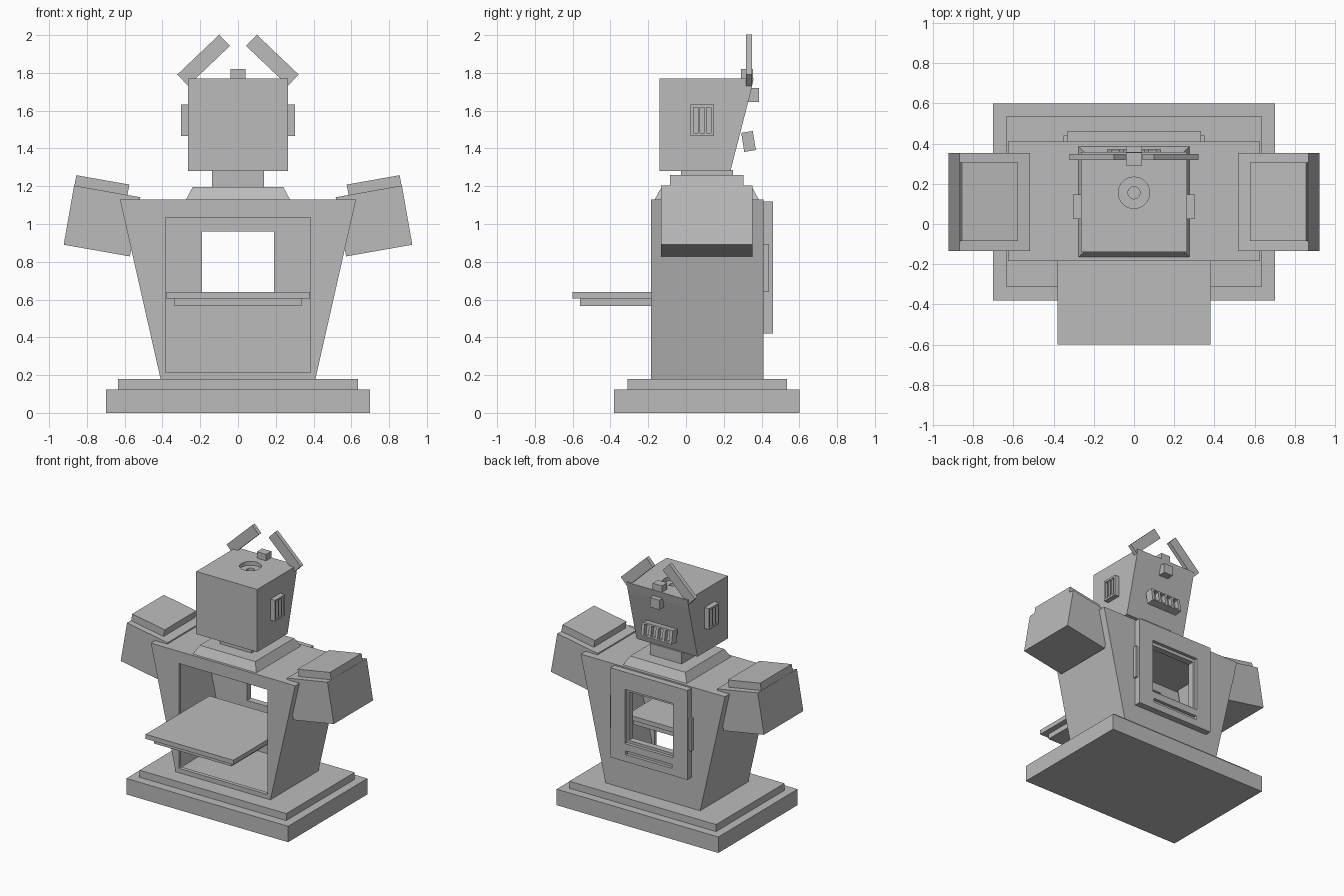
import bpy, bmesh, math
from mathutils import Matrix, Vector

cube = bpy.data.objects.get("Cube")
if cube:
    bpy.data.objects.remove(cube, do_unlink=True)

grey = bpy.data.materials.new("plain_grey")
grey.use_nodes = True
GREY = (0.5, 0.5, 0.5, 1)
grey.diffuse_color = GREY
for node in grey.node_tree.nodes:
    if node.type == "BSDF_PRINCIPLED":
        node.inputs["Base Color"].default_value = GREY


def finish(name, bm):
    bmesh.ops.recalc_face_normals(bm, faces=bm.faces)
    mesh = bpy.data.meshes.new(name)
    bm.to_mesh(mesh)
    bm.free()
    mesh.materials.append(grey)
    ob = bpy.data.objects.new(name, mesh)
    bpy.context.collection.objects.link(ob)
    return ob


def box(name, x, y, z, matrix=None):
    """Box from three (min, max) ranges, optionally moved by a matrix."""
    bm = bmesh.new()
    bmesh.ops.create_cube(bm, size=1)
    for v in bm.verts:
        v.co = Vector([(a + b) / 2 + c * (b - a) for (a, b), c in zip((x, y, z), v.co)])
    if matrix:
        bm.transform(matrix)
    return finish(name, bm)


def prism(name, profile, axis, lo, hi):
    """Extrude a profile along y (points are x, z) or along x (points are y, z)."""
    bm = bmesh.new()
    verts = [bm.verts.new((p, lo, q) if axis == "y" else (lo, p, q)) for p, q in profile]
    face = bm.faces.new(verts)
    out = bmesh.ops.extrude_face_region(bm, geom=[face])["geom"]
    step = Vector((0, hi - lo, 0)) if axis == "y" else Vector((hi - lo, 0, 0))
    bmesh.ops.translate(bm, vec=step, verts=[g for g in out if isinstance(g, bmesh.types.BMVert)])
    return finish(name, bm)


def disc(name, radius, center, depth):
    bm = bmesh.new()
    bmesh.ops.create_cone(bm, cap_ends=True, segments=32, radius1=radius, radius2=radius,
                          depth=depth, matrix=Matrix.Translation(center))
    return finish(name, bm)


def carve(ob, *cutters):
    """Subtract each cutter and discard it."""
    for cutter in cutters:
        cutter.hide_render = True
        mod = ob.modifiers.new("cut", "BOOLEAN")
        mod.operation, mod.solver, mod.object = "DIFFERENCE", "EXACT", cutter
        bpy.context.view_layer.objects.active = ob
        bpy.ops.object.modifier_apply(modifier=mod.name)
        bpy.data.objects.remove(cutter, do_unlink=True)


def sym(half):
    return (-half, half)


def place(x, y, z, angle, axis="Y"):
    return Matrix.Translation((x, y, z)) @ Matrix.Rotation(math.radians(angle), 4, axis)


# Stepped base
box("base_lower", sym(0.70), (-0.38, 0.60), (0, 0.125))
box("base_upper", sym(0.635), (-0.31, 0.535), (0.125, 0.18))

# Hollow flared torso, open at the front with a window at the back
torso = prism("torso", [(-0.41, 0.18), (0.41, 0.18), (0.625, 1.13), (-0.625, 1.13)],
              "y", -0.185, 0.41)
carve(torso,
      prism("cavity", [(-0.386, 0.21), (0.386, 0.21), (0.588, 1.1), (-0.588, 1.1)],
            "y", -0.155, 0.385),
      box("opening", sym(0.383), (-0.3, -0.1), (0.215, 1.035)),
      box("window_hole", sym(0.19), (0.3, 0.5), (0.58, 0.96)))

# Back panel with a stepped window and a slot
panel = box("back_panel", sym(0.333), (0.41, 0.46), (0.42, 1.12))
carve(panel,
      box("window_step", sym(0.208), (0.435, 0.5), (0.56, 0.985)),
      box("window_cut", sym(0.19), (0.35, 0.5), (0.58, 0.96)),
      box("slot_cut", sym(0.2), (0.435, 0.5), (0.475, 0.505)))

# Tray
box("tray_top", sym(0.38), (-0.60, 0.19), (0.605, 0.64))
box("tray_support", sym(0.335), (-0.56, 0.17), (0.565, 0.605))

# Collar and neck
bm = bmesh.new()
bmesh.ops.create_cube(bm, size=1)
for v in bm.verts:
    half = 0.24 if v.co.z > 0 else 0.275
    v.co = (math.copysign(half, v.co.x), 0.11 + math.copysign(half, v.co.y),
            1.195 if v.co.z > 0 else 1.13)
finish("collar", bm)
box("neck", sym(0.137), (-0.027, 0.25), (1.19, 1.285))

# Head with a sloping face and a round recess on top
head = prism("head", [(-0.14, 1.28), (0.235, 1.28), (0.343, 1.70), (0.358, 1.77), (-0.14, 1.77)],
             "x", -0.264, 0.264)
carve(head, disc("recess", 0.078, (0, 0.155, 1.77), 0.06),
      disc("recess_centre", 0.03, (0, 0.155, 1.74), 0.06))
box("crown_block", sym(0.04), (0.29, 0.355), (1.76, 1.82))
box("forehead_block", sym(0.04), (0.31, 0.387), (1.645, 1.72))

# Mouth grille with four slots
tilt = place(0, 0.331, 1.437, 9, "X")
mouth = box("mouth_grille", sym(0.133), sym(0.031), sym(0.051), tilt)
for i in range(4):
    x = -0.09 + 0.06 * i
    carve(mouth, box("mouth_slot", (x - 0.019, x + 0.019), (0.0, 0.1), sym(0.04), tilt))

for side, s in (("left", 1), ("right", -1)):
    # Slotted ear
    ear = box(side + "_ear", sorted((s * 0.25, s * 0.303)), (0.025, 0.147), (1.467, 1.632))
    for i in range(3):
        y = 0.051 + 0.035 * i
        carve(ear, box("ear_slot", sorted((s * 0.28, s * 0.4)),
                       (y - 0.012, y + 0.012), (1.482, 1.617)))
    # Raised brow
    box(side + "_brow", sym(0.153), sym(0.016), sym(0.041),
        place(s * 0.182, 0.333, 1.867, s * 43.6))
    # Tilted shoulder and its pad
    arm = place(s * 0.72, 0.11, 1.016, -s * 10)
    box(side + "_shoulder", sym(0.178), sym(0.243), sym(0.159), arm)
    box(side + "_shoulder_pad", sorted((-s * 0.109, s * 0.176)), sym(0.195), (0.159, 0.215), arm)
    # Panel hinge
    box(side + "_hinge", sorted((s * 0.325, s * 0.35)), (0.405, 0.44), (0.64, 0.895))
